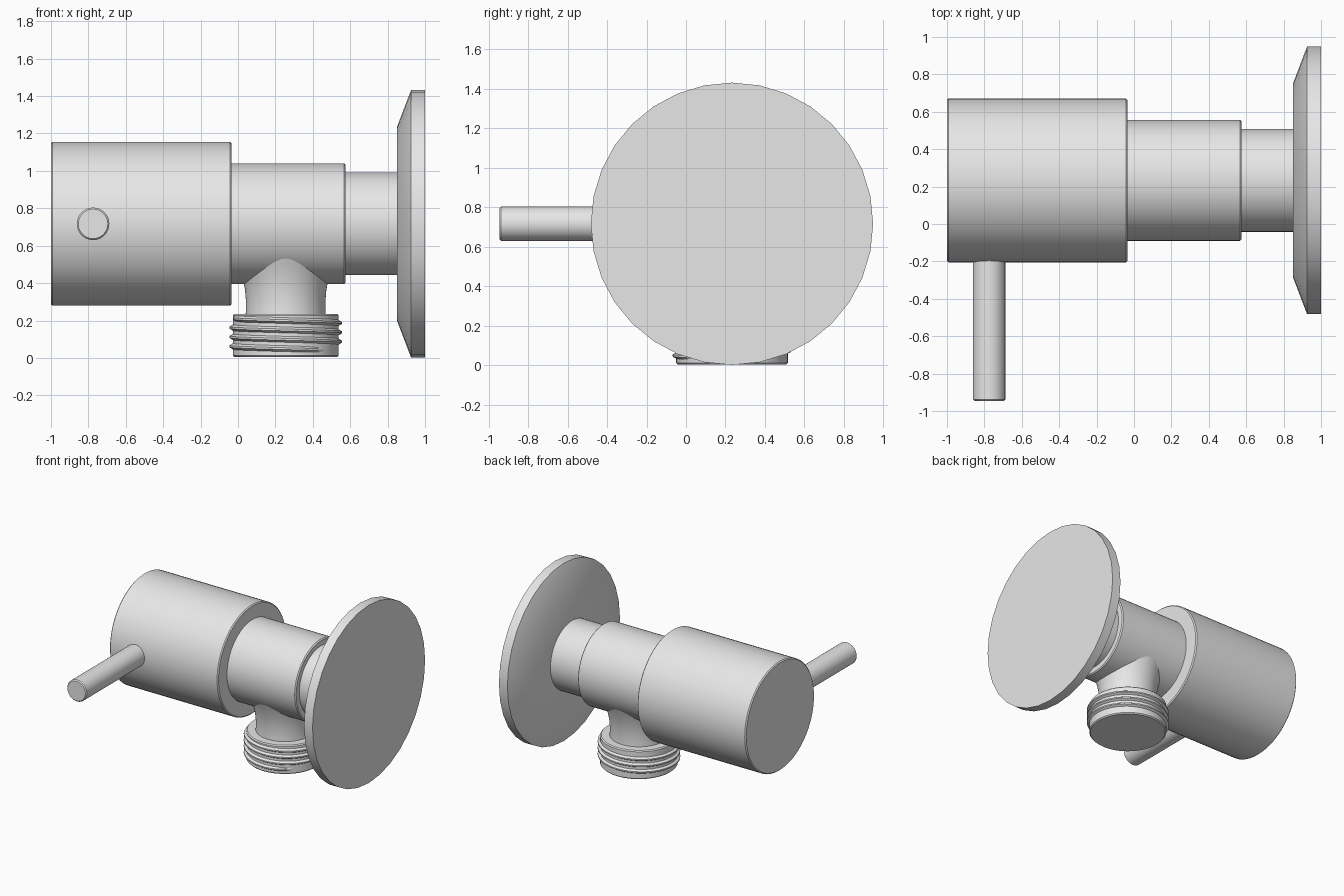
import bpy, bmesh, math
from mathutils import Matrix, Vector

cube = bpy.data.objects.get("Cube")
if cube:
    bpy.data.objects.remove(cube, do_unlink=True)

AXIS_Y, AXIS_Z = 0.233, 0.717      # main horizontal axis of the valve
OUTLET_X = 0.255                   # vertical axis of the outlet

metal = bpy.data.materials.new("plain grey metal")
metal.use_nodes = True
metal.diffuse_color = (0.8, 0.8, 0.8, 1)
metal.node_tree.nodes["Principled BSDF"].inputs["Base Color"].default_value = (0.8, 0.8, 0.8, 1)


def finish(bm, name):
    bmesh.ops.recalc_face_normals(bm, faces=bm.faces[:])
    mesh = bpy.data.meshes.new(name)
    bm.to_mesh(mesh)
    bm.free()
    mesh.materials.append(metal)
    obj = bpy.data.objects.new(name, mesh)
    bpy.context.collection.objects.link(obj)
    bpy.ops.object.select_all(action='DESELECT')
    obj.select_set(True)
    bpy.context.view_layer.objects.active = obj
    bpy.ops.object.shade_smooth_by_angle(angle=math.radians(30))
    return obj


def lathe(name, profile, origin, axis, sides=64):
    """Revolve (distance along axis, radius) points into a capped solid."""
    basis = {
        "x": Matrix(((0, 0, 1), (1, 0, 0), (0, 1, 0))),
        "y": Matrix(((0, 1, 0), (0, 0, 1), (1, 0, 0))),
        "z": Matrix.Identity(3),
    }[axis]
    bm = bmesh.new()
    rings = []
    for t, r in profile:
        ring = []
        for i in range(sides):
            a = 2 * math.pi * i / sides
            p = Vector((r * math.cos(a), r * math.sin(a), t))
            ring.append(bm.verts.new(basis @ p + Vector(origin)))
        rings.append(ring)
    for lo, hi in zip(rings, rings[1:]):
        for i in range(sides):
            j = (i + 1) % sides
            bm.faces.new((lo[i], lo[j], hi[j], hi[i]))
    bm.faces.new(rings[0])
    bm.faces.new(rings[-1])
    return finish(bm, name)


def bevelled(start, end, r, b=0.008):
    """Profile of a cylinder with small chamfers at both ends."""
    return [(start, r - b), (start + b, r), (end - b, r), (end, r - b)]


main = (0, AXIS_Y, AXIS_Z)
outlet = (OUTLET_X, AXIS_Y, 0)

# Main horizontal parts
lathe("handle_barrel", bevelled(-1.0, -0.035, 0.438), main, "x")
lathe("valve_body", bevelled(-0.06, 0.575, 0.323), main, "x")
lathe("inlet_pipe", [(0.54, 0.275), (0.87, 0.275)], main, "x")
lathe("wall_flange", [(0.85, 0.518), (0.925, 0.715), (1.0, 0.715)], main, "x", 32)

# Lever rod pointing forward from the handle
lathe("lever_rod", bevelled(-0.945, -0.1, 0.087), (-0.775, 0, AXIS_Z), "y", 32)

# Outlet: flared neck meeting the body, and threaded collar
lathe("outlet_neck", [(0.2, 0.217), (0.26, 0.212), (0.31, 0.213), (0.36, 0.217), (0.41, 0.226),
                      (0.46, 0.239), (0.50, 0.252), (0.54, 0.267), (0.58, 0.28)], outlet, "z")
lathe("outlet_collar", bevelled(0.004, 0.235, 0.283), outlet, "z")

# Helical ridge wound round the collar, fading out at both ends
bm = bmesh.new()
sides, turns, pitch, top = 48, 3.4, 0.05, 0.212
steps = int(sides * turns)
previous = None
for i in range(steps + 1):
    a = math.pi + 2 * math.pi * i / sides
    z = top - pitch * i / sides
    fade = min(1, i / 5, (steps - i) / 5)
    tip = 0.28 + 0.021 * fade
    section = [(0.278, 0.019), (tip, 0.005), (tip, -0.005), (0.278, -0.019)]
    ring = [bm.verts.new((OUTLET_X + r * math.cos(a), AXIS_Y + r * math.sin(a), z + dz))
            for r, dz in section]
    if previous:
        for k in range(4):
            m = (k + 1) % 4
            bm.faces.new((previous[k], previous[m], ring[m], ring[k]))
    else:
        bm.faces.new(ring)
    previous = ring
bm.faces.new(previous)
finish(bm, "outlet_thread")
